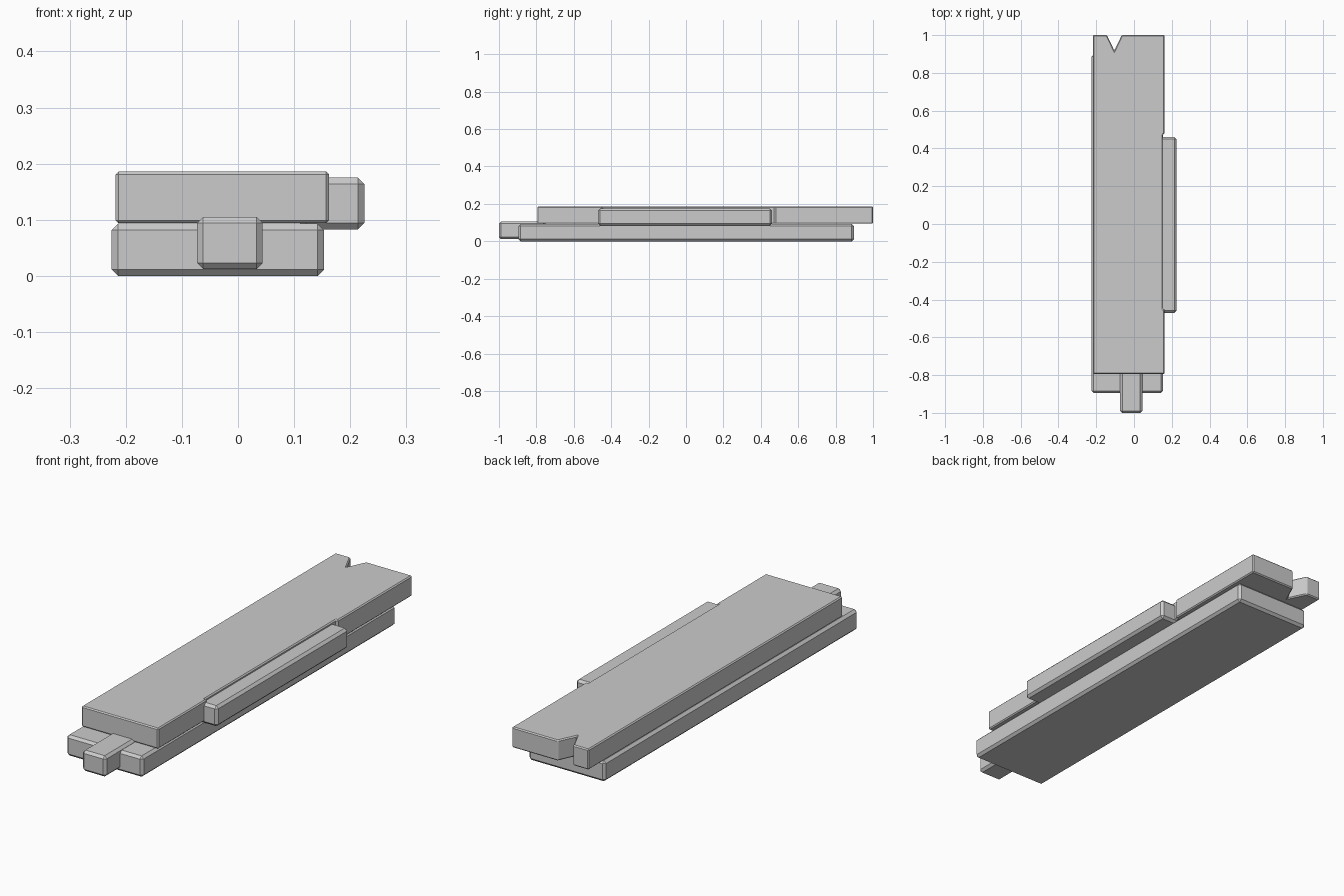
import bpy
import bmesh

cube = bpy.data.objects.get("Cube")
if cube:
    bpy.data.objects.remove(cube, do_unlink=True)

# One plain grey for the whole model
grey = bpy.data.materials.new("plain grey")
grey.use_nodes = True
colour = (0.6, 0.6, 0.6, 1)
grey.diffuse_color = colour
grey.node_tree.nodes["Principled BSDF"].inputs["Base Color"].default_value = colour


def slab(name, outline, bottom, top, chamfer):
    """Extrude a flat outline upward and chamfer all its edges."""
    bm = bmesh.new()
    base = bm.faces.new([bm.verts.new((x, y, bottom)) for x, y in outline])
    side = bmesh.ops.extrude_face_region(bm, geom=[base])["geom"]
    for v in side:
        if isinstance(v, bmesh.types.BMVert):
            v.co.z = top
    bmesh.ops.recalc_face_normals(bm, faces=bm.faces)
    mesh = bpy.data.meshes.new(name)
    bm.to_mesh(mesh)
    bm.free()
    mesh.materials.append(grey)
    obj = bpy.data.objects.new(name, mesh)
    bpy.context.collection.objects.link(obj)
    bevel = obj.modifiers.new("chamfer", 'BEVEL')
    bevel.width = chamfer
    bevel.segments = 1
    bevel.limit_method = 'ANGLE'
    return obj


def rectangle(x0, x1, y0, y1):
    return [(x0, y0), (x1, y0), (x1, y1), (x0, y1)]


# Lower plank
slab("lower_plank", rectangle(-0.225, 0.153, -0.895, 0.897), 0, 0.093, 0.011)

# Upper plank with a shallow recess in its side and a V notch at the back
left, right, front, back = -0.218, 0.162, -0.795, 1.0
recess = 0.152
upper_outline = [
    (left, front), (right, front),
    (right, -0.45), (recess, -0.45), (recess, 0.475), (right, 0.475),
    (right, back), (-0.065, back), (-0.104, 0.918), (-0.143, back),
    (left, back),
]
slab("upper_plank", upper_outline, 0.094, 0.186, 0.008)

# Side bar seated in the recess, and the tongue between the planks
slab("side_bar", rectangle(0.11, 0.225, -0.47, 0.46), 0.083, 0.175, 0.011)
slab("front_tongue", rectangle(-0.073, 0.044, -1.0, -0.75), 0.012, 0.105, 0.011)
